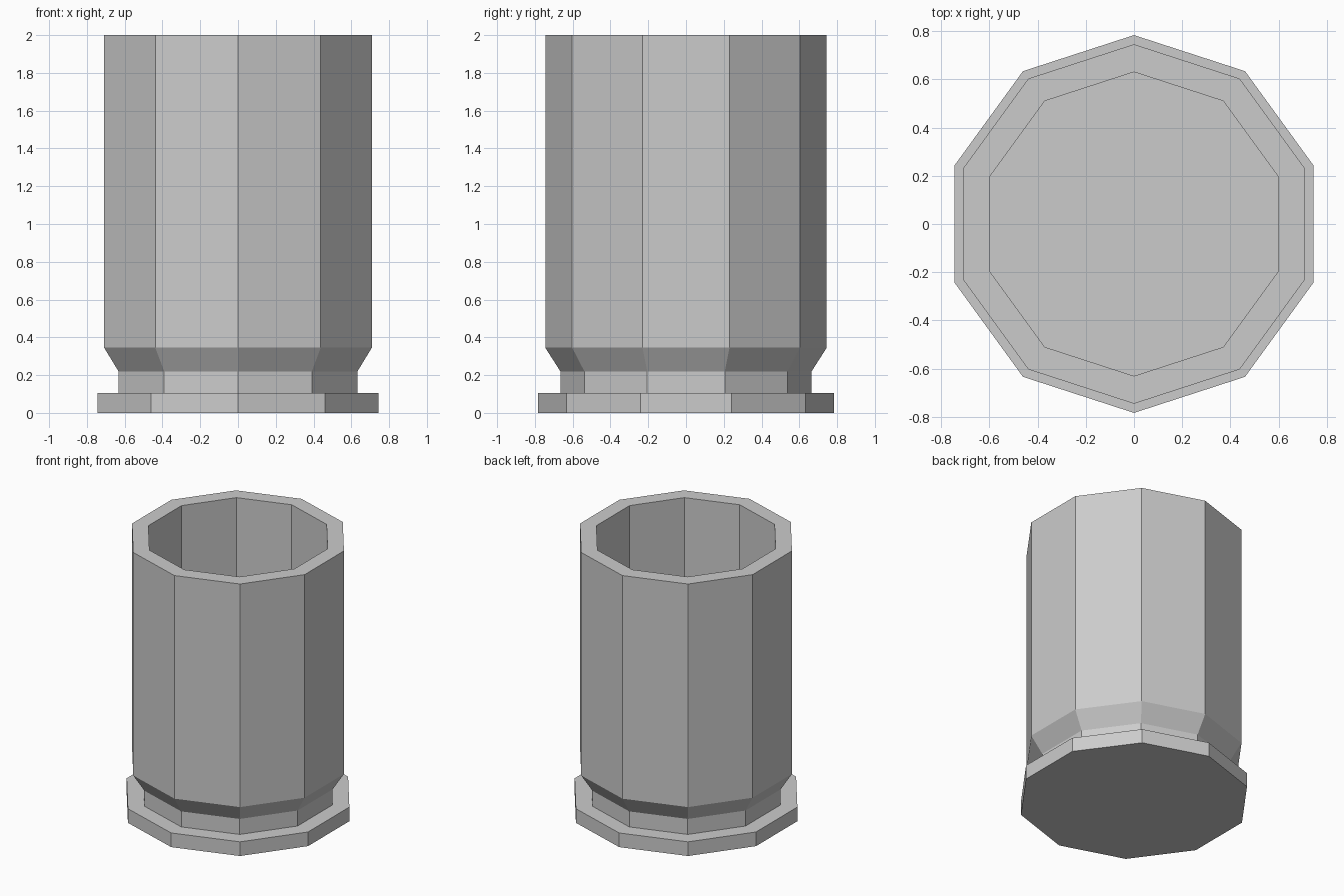
import bpy, bmesh
from math import cos, sin, pi

if "Cube" in bpy.data.objects:
    bpy.data.objects.remove(bpy.data.objects["Cube"])

SIDES = 10

# Outer and inner profile as (radius, height), from the base up and back down inside
PROFILE = [(0.783, 0), (0.783, 0.105), (0.665, 0.105), (0.665, 0.22),
           (0.745, 0.345), (0.745, 2.0), (0.63, 2.0), (0.63, 0.22)]


def lathe(name, profile):
    bm = bmesh.new()
    rings = [[bm.verts.new((r * cos(pi / 2 + 2 * pi * i / SIDES),
                            r * sin(pi / 2 + 2 * pi * i / SIDES), z))
              for i in range(SIDES)] for r, z in profile]
    for a, b in zip(rings, rings[1:]):
        for i in range(SIDES):
            j = (i + 1) % SIDES
            bm.faces.new((a[i], a[j], b[j], b[i]))
    # closed base and inner floor
    bm.faces.new(rings[0][::-1])
    bm.faces.new(rings[-1])
    bmesh.ops.recalc_face_normals(bm, faces=bm.faces)
    mesh = bpy.data.meshes.new(name)
    bm.to_mesh(mesh)
    bm.free()
    obj = bpy.data.objects.new(name, mesh)
    bpy.context.collection.objects.link(obj)
    return obj


# Hollow ten-sided casing with rim flange and groove
lathe("hollow_casing", PROFILE)
